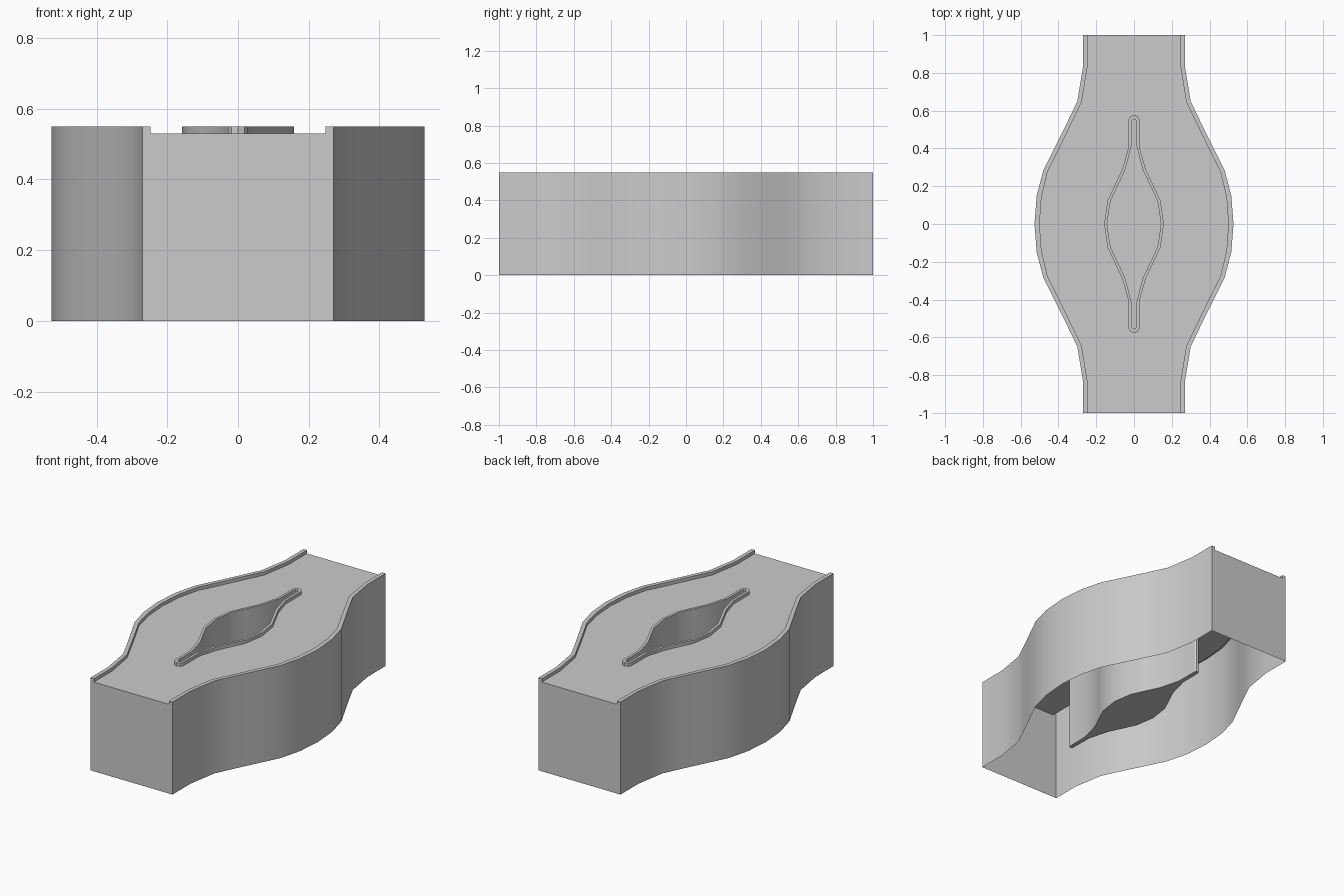
import bpy, bmesh, math
from mathutils import Vector

if "Cube" in bpy.data.objects:
    bpy.data.objects.remove(bpy.data.objects["Cube"])

TOP, DECK, PIT = 0.55, 0.53, 0.03

# Quarter outlines (x, y), from the middle (y = 0) towards the back end
outer = [(.527, 0), (.515, .15), (.48, .285), (.41, .425), (.355, .535),
         (.30, .65), (.27, .83), (.27, 1)]
outer_in = [(.50, 0), (.49, .14), (.458, .275), (.386, .42), (.333, .53),
            (.277, .645), (.247, .83), (.247, 1)]
slot = [(.158, 0), (.14, .125), (.102, .205), (.062, .29), (.029, .405),
        (.028, .555), (.018, .571), (0, .577)]
slot_in = [(.143, 0), (.125, .12), (.088, .20), (.047, .285), (.014, .41),
           (.013, .545), (.008, .553), (0, .555)]


def lift(path, z):
    return [(x, y, z) for x, y in path]


def strip(a, b, facing):
    """Quads between two matching 3D paths."""
    return [([a[i], a[i + 1], b[i + 1], b[i]], facing) for i in range(len(a) - 1)]


def build(name, faces):
    """Quarter mesh with faces turned towards their hint, mirrored in x and y."""
    bm = bmesh.new()
    for pts, facing in faces:
        f = bm.faces.new([bm.verts.new(p) for p in pts])
        f.normal_update()
        if f.normal.dot(Vector(facing)) < 0:
            f.normal_flip()
    bmesh.ops.remove_doubles(bm, verts=bm.verts, dist=1e-5)
    me = bpy.data.meshes.new(name)
    bm.to_mesh(me)
    bm.free()
    ob = bpy.data.objects.new(name, me)
    bpy.context.collection.objects.link(ob)
    mir = ob.modifiers.new("mirror", 'MIRROR')
    mir.use_axis = (True, True, False)
    mir.merge_threshold = 0.0001
    bpy.ops.object.select_all(action='DESELECT')
    ob.select_set(True)
    bpy.context.view_layer.objects.active = ob
    bpy.ops.object.modifier_apply(modifier="mirror")
    bpy.ops.object.shade_smooth_by_angle(angle=math.radians(30))
    return ob


UP, OUT, IN = (0, 0, 1), (1, .5, 0), (-1, -.5, 0)

# Curved side walls with a thin raised lip
build("side_walls",
      strip(lift(outer, 0), lift(outer, TOP), OUT)
      + strip(lift(outer, TOP), lift(outer_in, TOP), UP)
      + strip(lift(outer_in, TOP), lift(outer_in, DECK), IN))

# Flat deck around the central opening
build("deck", [(lift(outer_in + [(0, 1)] + slot[::-1], DECK), UP)])

# Central opening: raised lip, deep walls and floor
build("central_well",
      strip(lift(slot, DECK), lift(slot, TOP), OUT)
      + strip(lift(slot, TOP), lift(slot_in, TOP), UP)
      + strip(lift(slot_in, TOP), lift(slot_in, PIT), IN)
      + [(lift(slot_in + [(0, 0)], PIT), UP)])

# Straight end walls, including the ends of the lips
build("end_walls", [([(0, 1, 0), (.27, 1, 0), (.27, 1, TOP), (.247, 1, TOP),
                      (.247, 1, DECK), (0, 1, DECK)], (0, 1, 0))])
